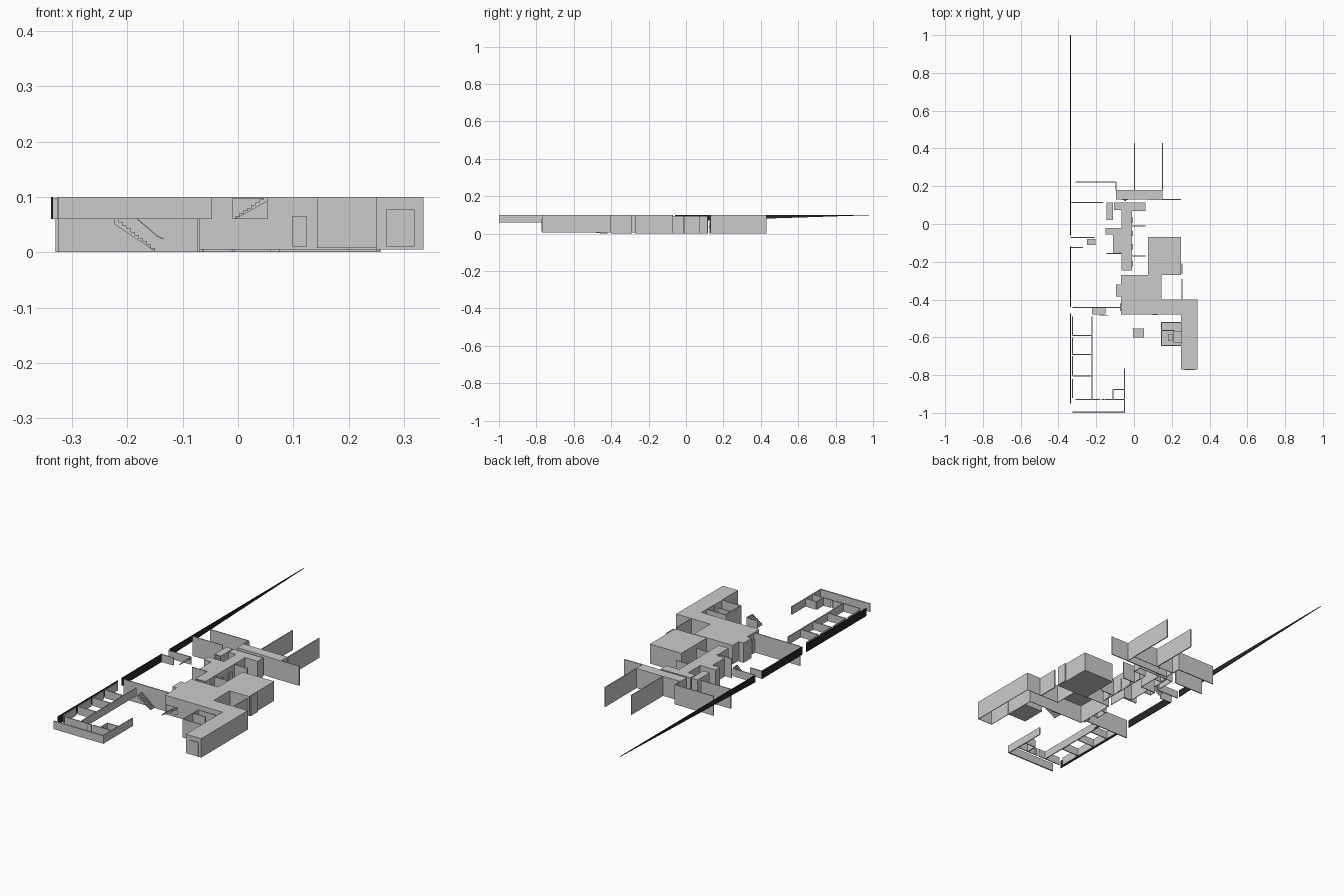
import bpy, bmesh

if "Cube" in bpy.data.objects:
    bpy.data.objects.remove(bpy.data.objects["Cube"])

def mesh_object(name, verts, faces):
    me = bpy.data.meshes.new(name)
    me.from_pydata(verts, [], faces)
    ob = bpy.data.objects.new(name, me)
    bpy.context.collection.objects.link(ob)
    return ob

def paint(ob, name, rgb):
    m = bpy.data.materials.get(name) or bpy.data.materials.new(name)
    m.diffuse_color = (*rgb, 1)
    m.use_nodes = True
    m.node_tree.nodes["Principled BSDF"].inputs["Base Color"].default_value = m.diffuse_color
    ob.data.materials.append(m)

def prism(name, profile, axis, lo, hi):
    """Extrude a 2D profile along x or y (profile is (other horizontal, z)) or z."""
    put = {'x': lambda a, b, c: (c, a, b),
           'y': lambda a, b, c: (a, c, b),
           'z': lambda a, b, c: (a, b, c)}[axis]
    n = len(profile)
    verts = [put(a, b, c) for c in (lo, hi) for a, b in profile]
    faces = [list(range(n))[::-1], list(range(n, 2 * n))]
    faces += [(i, (i + 1) % n, n + (i + 1) % n, n + i) for i in range(n)]
    ob = mesh_object(name, verts, faces)
    bm = bmesh.new()
    bm.from_mesh(ob.data)
    bmesh.ops.recalc_face_normals(bm, faces=bm.faces)
    bm.to_mesh(ob.data)
    bm.free()
    return ob

def box(name, x0, x1, y0, y1, z0, z1):
    return prism(name, [(x0, y0), (x1, y0), (x1, y1), (x0, y1)], 'z', z0, z1)

def wall_x(name, x0, x1, y, z0=0, z1=.098, t=.005):
    return box(name, x0, x1, y - t / 2, y + t / 2, z0, z1)

def wall_y(name, x, y0, y1, z0=0, z1=.098, t=.005):
    return box(name, x - t / 2, x + t / 2, y0, y1, z0, z1)

def roofed(name, outline, z0=0, z1=.098, gaps=()):
    """Roof over a counter-clockwise outline with walls below; listed edges stay open."""
    n = len(outline)
    verts = [(x, y, z) for z in (z0, z1) for x, y in outline]
    faces = [list(range(n, 2 * n))]
    faces += [(i, (i + 1) % n, n + (i + 1) % n, n + i) for i in range(n) if i not in gaps]
    ob = mesh_object(name, verts, faces)
    s = ob.modifiers.new("thickness", 'SOLIDIFY')
    s.thickness, s.offset = .004, -1
    return ob

def stairs(name, x_low, x_high, z0, z1, y0, y1, n):
    """Saw-tooth flight with a sloping underside."""
    dx, dz = (x_high - x_low) / n, (z1 - z0) / n
    pts = [(x_low, z0)]
    for i in range(n):
        pts += [(x_low + i * dx, z0 + (i + 1) * dz), (x_low + (i + 1) * dx, z0 + (i + 1) * dz)]
    pts += [(x_high, z1 - dz * 1.6)]
    return prism(name, pts, 'y', y0, y1)

# Hall with the bent corridor
roofed("main_hall", [(-.07, -.48), (.25, -.48), (.25, -.77), (.335, -.77), (.335, -.40),
                     (.145, -.40), (.145, -.27), (-.07, -.27)], .005, .1)
roofed("hall_alcove", [(-.095, -.385), (-.07, -.385), (-.07, -.32), (-.095, -.32)], .0, .1, (1,))
box("corridor_end_door", .268, .319, -.773, -.769, .01, .077)
box("hall_front_door", .098, .125, -.483, -.479, .01, .065)
box("hall_side_door", -.074, -.07, -.46, -.42, 0, .065)

# Closed square block
box("square_block", .075, .25, -.27, -.07, 0, .098)
wall_y("block_side_wall", .253, -.40, -.29)
wall_y("block_outer_wall", .255, -.265, -.21)

# Open room with low furniture
box("open_room_floor", .145, .253, -.645, -.52, .008, .012)
wall_x("open_room_front", .143, .256, -.643, .008, .1)
wall_x("open_room_back", .143, .253, -.522, .008, .1)
wall_y("open_room_left", .146, -.645, -.52, .008, .1)
wall_y("open_room_right", .251, -.645, -.58, .008, .1)
wall_x("open_room_divider", .146, .215, -.565, .008, .1)
box("cabinet", .18, .205, -.62, -.585, .012, .045)
box("counter", .21, .248, -.63, -.57, .012, .035)

# Middle corridor and side rooms
roofed("middle_corridor", [(-.065, -.245), (-.01, -.245), (-.01, .07), (.06, .07), (.06, .115),
                           (-.065, .115), (-.065, -.02), (-.11, -.02), (-.11, -.15),
                           (-.065, -.15)], 0, .094, (0,))
roofed("corner_room", [(-.105, .075), (-.065, .075), (-.065, .115), (-.105, .115)], 0, .094, (1,))
roofed("left_passage", [(-.145, .02), (-.11, .02), (-.11, .115), (-.145, .115)], 0, .094, (0,))
roofed("passage_nook", [(-.15, -.055), (-.11, -.055), (-.11, -.02), (-.15, -.02)], 0, .094, (1,))
wall_x("nook_wall", -.145, -.065, -.157)
for y in (-.01, -.17):
    wall_x("bay_wall", -.01, .06, y, 0, .09)
for y in (-.21, -.12, -.05, .02):
    box("corridor_door", -.01, -.006, y - .014, y + .014, 0, .065)

# Rear cross corridor and long rear walls
roofed("rear_corridor", [(-.095, .13), (.15, .13), (.15, .18), (-.095, .18)], 0, .098)
box("rear_door", -.064, -.032, .126, .13, 0, .065)
paint(box("door_sign", -.05, -.043, .122, .14, .031, .039), "blue", (0, 0, 1))
for x in (.003, .15):
    wall_y("rear_long_wall", x, .18, .43)
wall_x("rear_right_wall", .075, .25, .13)
wall_x("rear_left_wall", -.31, -.095, .222)
wall_y("rear_left_return", -.095, .18, .222)
wall_x("left_cross_wall", -.33, -.165, .115)

# Left front wall with stairs
wall_x("left_front_wall", -.325, -.07, -.443, 0, .098)
stairs("front_stairs", -.15, -.223, .002, .06, -.48, -.446, 10)
prism("front_handrail", [(-.183, .06), (-.181, .06), (-.145, .03), (-.135, .025), (-.135, .023),
                         (-.146, .028)], 'y', -.484, -.481)
stairs("upper_stairs", -.005, .053, .06, .1, -.60, -.555, 8)
wall_x("upper_stairs_side", -.01, .053, -.555, .06, .098, .003)
stairs("left_stairs", -.25, -.205, .06, .1, -.11, -.08, 8)
wall_x("left_landing_rear", -.335, -.21, -.072, .06, .098)
wall_x("left_landing_front", -.335, -.27, -.125, .06, .098)

# Raised front-left wing
Z = (.06, .1)
for y0, y1 in ((-.59, -.49), (-.69, -.60), (-.805, -.70), (-.92, -.82)):
    wall_y("wing_outer_wall", -.325, y0, y1, *Z)
wall_y("wing_inner_wall", -.222, -.93, -.49, *Z)
for y in (-.59, -.69, -.805):
    wall_x("wing_partition", -.325, -.222, y, *Z)
wall_x("wing_hall_left", -.31, -.18, -.93, *Z)
wall_x("wing_hall_mid", -.172, -.16, -.93, *Z)
wall_x("wing_hall_right", -.155, -.05, -.93, *Z)
wall_x("wing_front_wall", -.325, -.047, -.9965, *Z, .007)
wall_y("wing_right_wall", -.05, -1, -.765, *Z)
wall_y("wing_closet_side", -.112, -.93, -.875, *Z)
wall_x("wing_closet_back", -.112, -.05, -.875, *Z)

# Dark left boundary strip, tapering towards the back
for y0, y1 in ((-.95, -.475), (-.44, -.12)):
    paint(wall_y("boundary_wall", -.336, y0, y1, .06, .1, .003), "dark", (.02, .02, .02))
paint(prism("boundary_taper", [(-.06, .064), (1, .0985), (1, .1), (-.06, .1)], 'x', -.3375, -.3345),
      "dark", (.02, .02, .02))
